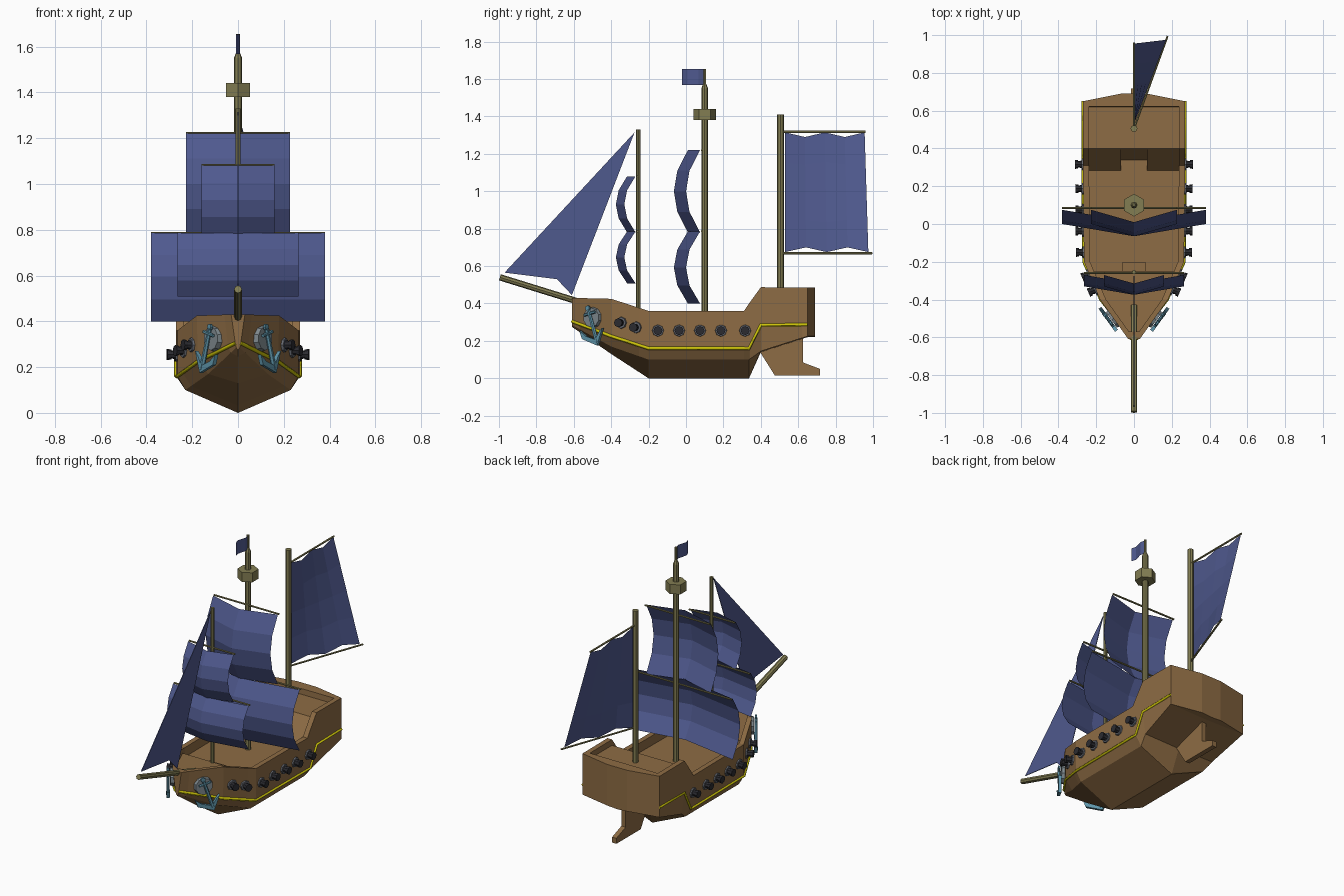
import bpy, bmesh, math
from mathutils import Vector, Matrix

if "Cube" in bpy.data.objects:
    bpy.data.objects.remove(bpy.data.objects["Cube"])


def material(name, rgb):
    m = bpy.data.materials.new(name)
    m.diffuse_color = (*rgb, 1)
    m.use_nodes = True
    m.node_tree.nodes["Principled BSDF"].inputs["Base Color"].default_value = m.diffuse_color
    return m


WOOD = material("hull_wood", (.27, .15, .058))
SPAR = material("spar_wood", (.225, .205, .085))
CLOTH = material("blue_sailcloth", (.078, .1, .27))
TRIM = material("yellow_trim", (.61, .55, .003))
RING = material("port_grey", (.13, .14, .165))
IRON = material("cannon_iron", (.024, .024, .03))
STEEL = material("anchor_blue", (.114, .30, .40))
PLATE = material("plate_grey", (.21, .25, .27))


def finish(name, bm, mat, fix=True):
    if fix:
        bmesh.ops.recalc_face_normals(bm, faces=bm.faces)
    me = bpy.data.meshes.new(name)
    bm.to_mesh(me)
    bm.free()
    me.materials.append(mat)
    ob = bpy.data.objects.new(name, me)
    bpy.context.collection.objects.link(ob)
    return ob


def rod(name, a, b, r, mat, r2=None, sides=8):
    """Tapered cylinder from a to b."""
    a, b = Vector(a), Vector(b)
    d = b - a
    mtx = Matrix.Translation((a + b) / 2) @ d.to_track_quat('Z', 'Y').to_matrix().to_4x4()
    bm = bmesh.new()
    bmesh.ops.create_cone(bm, cap_ends=True, segments=sides, radius1=r,
                          radius2=r if r2 is None else r2, depth=d.length, matrix=mtx)
    return finish(name, bm, mat)


def prism(name, pts, origin, u, v, depth, mat):
    """Outline in the u, v plane, thickened evenly on both sides."""
    origin, u, v = Vector(origin), Vector(u), Vector(v)
    n = u.cross(v).normalized() * depth / 2
    bm = bmesh.new()
    rings = [[bm.verts.new(origin + u * p + v * q + n * s) for p, q in pts] for s in (-1, 1)]
    for r in rings:
        bm.faces.new(r)
    for i in range(len(pts)):
        j = (i + 1) % len(pts)
        bm.faces.new((rings[0][i], rings[0][j], rings[1][j], rings[1][i]))
    return finish(name, bm, mat)


def sheet(name, fn, nu, nv, mat):
    """Cloth grid from fn(i, j)."""
    bm = bmesh.new()
    g = [[bm.verts.new(fn(i, j)) for j in range(nv + 1)] for i in range(nu + 1)]
    for i in range(nu):
        for j in range(nv):
            bm.faces.new((g[i][j], g[i + 1][j], g[i + 1][j + 1], g[i][j + 1]))
    return finish(name, bm, mat)


def lerp(table, y):
    for a, b in zip(table, table[1:]):
        if a[0] <= y <= b[0]:
            t = (y - a[0]) / (b[0] - a[0])
            return [p + (q - p) * t for p, q in zip(a[1:], b[1:])]


# Hull: y, rail x z, stripe x z, chine x z, keel z
KEYS = [(-.61, .03, .43, .012, .305, .008, .285, .275),
        (-.40, .18, .425, .175, .225, .13, .17, .13),
        (-.20, .265, .36, .265, .16, .23, .10, 0),
        (.31, .27, .36, .27, .16, .23, .10, 0),
        (.337, .27, .40, .27, .16, .23, .10, 0),
        (.40, .27, .487, .27, .285, .25, .145, .14),
        (.65, .27, .485, .27, .287, .27, .225, .22)]
DECK = [(-.568, .36), (-.25, .35), (-.248, .30), (.34, .30), (.40, .45), (.62, .45)]
ys = sorted({k[0] for k in KEYS} | {d[0] for d in DECK} | {-.57, .622})

bm = bmesh.new()
rings = []
for y in ys + [.69]:
    rx, rz, sx, sz, cx, cz, kz = lerp(KEYS, min(y, .65))
    dz = lerp(DECK, y)
    dz = dz[0] if dz else rz
    ix = max(rx - .032, .004)
    half = [(0, kz), (cx, cz), (sx, sz), (rx, rz), (ix, rz), (ix, dz), (0, dz)]
    ring = half + [(-x, z) for x, z in half[-2:0:-1]]
    k = .26 if y > .66 else 1          # narrow last ring gives the angled transom
    rings.append([bm.verts.new((x * k, y, z)) for x, z in ring])
for a, b in zip(rings, rings[1:]):
    for i in range(12):
        j = (i + 1) % 12
        bm.faces.new((a[i], a[j], b[j], b[i]))
bm.faces.new(rings[0])
bm.faces.new(rings[-1])
bmesh.ops.remove_doubles(bm, verts=bm.verts, dist=.0005)
finish("hull", bm, WOOD)

# Deck ramps, bow step and rudder
Y, Z = (0, 1, 0), (0, 0, 1)
for s in (-1, 1):
    prism("deck_ramp", [(.28, .295), (.40, .45), (.40, .295)], (s * .154, 0, 0), Y, Z, .168, WOOD)
prism("bow_step", [(-.25, .295), (-.25, .325), (-.20, .325), (-.20, .295)], (0, 0, 0), Y, Z, .12, WOOD)
prism("rudder", [(.39, .15), (.475, .015), (.717, .015), (.717, .05), (.625, .085), (.625, .23)],
      (0, 0, 0), Y, Z, .03, WOOD)

# Yellow stripe along both sides
for s in (-1, 1):
    cu = bpy.data.curves.new("side_stripe", 'CURVE')
    cu.dimensions = '3D'
    cu.bevel_depth = .009
    cu.bevel_resolution = 0
    cu.use_fill_caps = True
    sp = cu.splines.new('POLY')
    sp.points.add(len(KEYS) - 1)
    for p, k in zip(sp.points, KEYS):
        p.co = (s * k[3], k[0], k[4], 1)
    cu.materials.append(TRIM)
    bpy.context.collection.objects.link(bpy.data.objects.new("side_stripe", cu))

# Masts, bowsprit and crow's nest
rod("main_mast", (0, .1, .29), (0, .1, 1.55), .018, SPAR)
rod("main_mast_taper", (0, .1, 1.55), (0, .1, 1.575), .018, SPAR, .008)
rod("flag_pole", (0, .1, 1.57), (0, .1, 1.655), .008, SPAR)
rod("crows_nest", (0, .1, 1.38), (0, .1, 1.44), .06, SPAR, sides=6)
rod("fore_mast", (0, -.255, .3), (0, -.255, 1.33), .011, SPAR)
rod("mizzen_mast", (0, .505, .44), (0, .505, 1.41), .018, SPAR)
rod("bowsprit", (0, -.43, .365), (0, -.995, .54), .017, SPAR)

# Square sails with their yards
BULGE = (0, .75, 1, .75, 0)
for name, w, z0, z1, y0, depth, vee in (
        ("main_lower_sail", .38, .40, .785, .075, .075, .065),
        ("main_top_sail", .227, .78, 1.22, .075, .075, .065),
        ("fore_lower_sail", .265, .508, .785, -.27, .06, .045),
        ("fore_top_sail", .16, .78, 1.08, -.27, .06, .045)):
    sheet(name, lambda i, j: (w * (i / 2 - 1), y0 - depth * BULGE[j] - vee * (1 - abs(i / 2 - 1)),
                              z0 + (z1 - z0) * j / 4), 4, 4, CLOTH)
    rod(name + "_yard", (-w, y0 + .01, z1), (w, y0 + .01, z1), .006, SPAR, sides=6)


# Mizzen sail: straight at the top, swung out at the foot
def mizzen(i, j):
    u, v = i / 4, j / 4
    pinch = (i % 2) * .025 * (2 * v - 1)
    return (.17 * u * (1 - v), .53 + u * (.445 - .02 * v), .675 + .64 * v - pinch)


sheet("mizzen_sail", mizzen, 4, 4, CLOTH)
rod("mizzen_gaff", (0, .505, 1.318), (0, .96, 1.318), .006, SPAR, sides=6)
rod("mizzen_boom", (0, .505, .668), (.178, .995, .668), .006, SPAR, sides=6)

# Jib and flag
prism("jib_sail", [(-.275, 1.315), (-.97, .565), (-.69, .53), (-.61, .445)], (0, 0, 0), Y, Z, .004, CLOTH)
sheet("flag", lambda i, j: (.008 * math.sin(i * 1.6), .095 - .029 * i, 1.568 + .085 * j), 4, 1, CLOTH)

# Cannons and gun ports
for s in (-1, 1):
    for y, z in ((-.347, .297), (-.267, .272), (-.15, .255), (-.037, .255),
                 (.075, .255), (.187, .255), (.316, .255)):
        rx = lerp(KEYS, y)[0]
        n = Vector((s * .92, -.39, 0)) if y < -.2 else Vector((s, 0, 0))
        p = Vector((s * rx, y, z))
        rod("gun_port", p - n * .01, p + n * .008, .034, RING, .030)
        rod("cannon_barrel", p, p + n * .035, .021, IRON, .015)
        rod("cannon_muzzle", p + n * .026, p + n * .042, .022, IRON, .024)

# Anchors on round bow plates
for s in (-1, 1):
    u, n = Vector((s * .58, .81, 0)), Vector((s * .81, -.58, 0))
    c = Vector((s * .108, -.5, .325))
    rod("anchor_plate", c - n * .02, c + n * .014, .06, PLATE, .052, sides=10)
    o = c + n * .026
    P = lambda a, b: o + u * a + Vector((0, 0, b))
    rod("anchor_shank", P(-.01, .045), P(.05, -.135), .009, STEEL, .012, sides=6)
    rod("anchor_stock", P(-.035, .012), P(.035, .03), .008, STEEL, sides=6)
    rod("anchor_ring", P(-.012, .05) - n * .006, P(-.012, .05) + n * .006, .014, STEEL)
    prism("anchor_flukes", [(.055, -.15), (.088, -.055), (.068, -.075), (.042, -.118),
                            (-.02, -.10), (-.062, -.07), (-.045, -.115)],
          o, u, (0, 0, 1), .018, STEEL)
